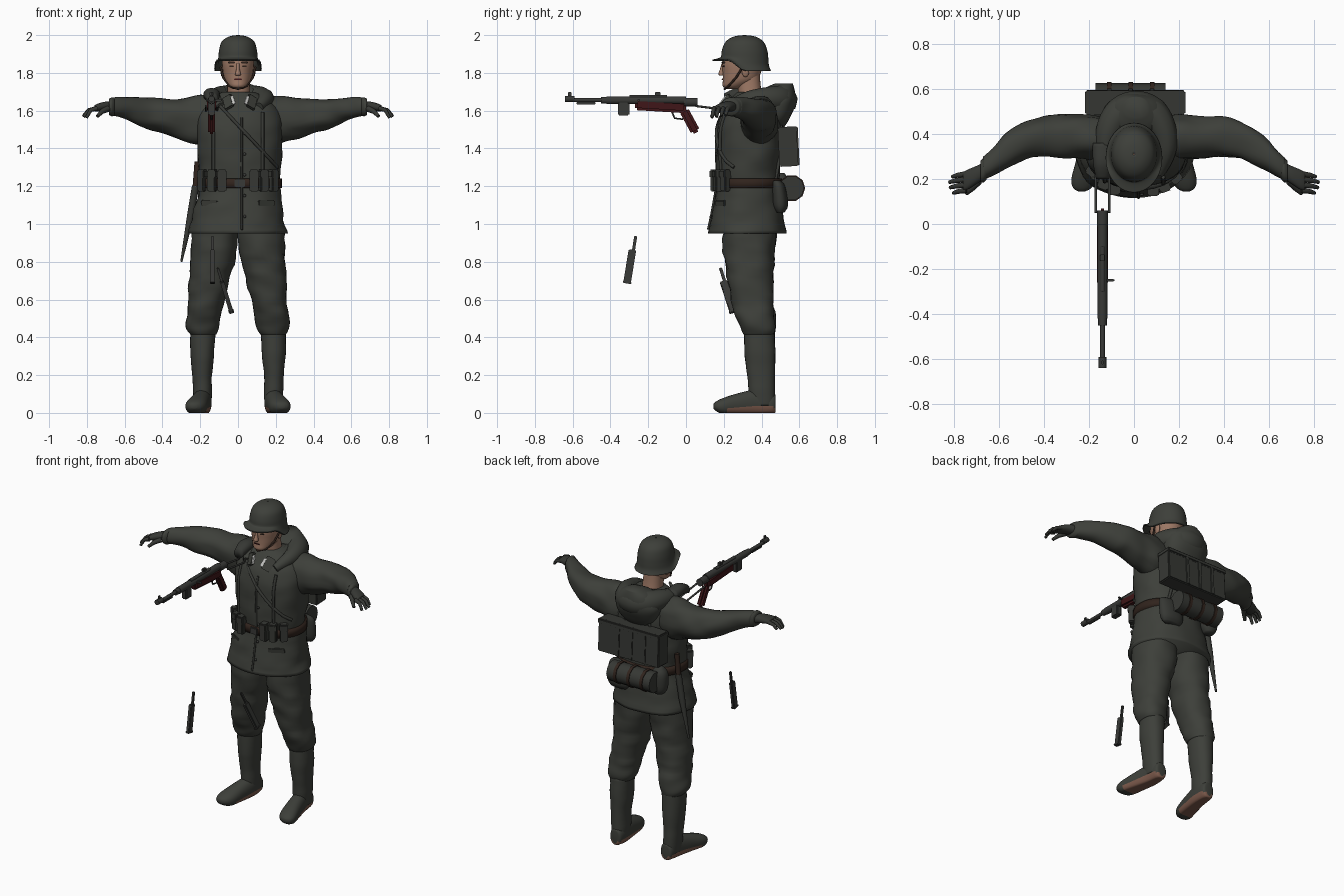
import bpy, bmesh, math
from mathutils import Vector, Euler, noise

cube = bpy.data.objects.get("Cube")
if cube:
    bpy.data.objects.remove(cube)


def material(name, r, g, b):
    m = bpy.data.materials.new(name)
    m.use_nodes = True
    m.diffuse_color = (r, g, b, 1)
    bsdf = m.node_tree.nodes["Principled BSDF"]
    bsdf.inputs["Base Color"].default_value = (r, g, b, 1)
    bsdf.inputs["Roughness"].default_value = 0.9
    return m


CLOTH = material("field cloth", .047, .05, .042)
GEAR = material("dark gear", .037, .039, .034)
STEEL = material("gun steel", .04, .041, .038)
SKIN = material("skin", .34, .19, .13)
WOOD = material("red brown grip", .05, .008, .009)
WHITE = material("collar patch", .6, .6, .58)
SOLE = material("sole leather", .2, .1, .07)
LEATHER = material("dark leather", .03, .017, .012)


def finish(name, bm, mats, smooth=True):
    bmesh.ops.recalc_face_normals(bm, faces=bm.faces)
    me = bpy.data.meshes.new(name)
    bm.to_mesh(me)
    bm.free()
    for m in mats:
        me.materials.append(m)
    for f in me.polygons:
        f.use_smooth = smooth
    ob = bpy.data.objects.new(name, me)
    bpy.context.collection.objects.link(ob)
    return ob


def smooth_rings(rings, steps):
    """Catmull-Rom interpolation between cross-sections."""
    r = [rings[0]] + list(rings) + [rings[-1]]
    out = []
    for a, b, c, d in zip(r, r[1:], r[2:], r[3:]):
        for k in range(steps):
            t = k / steps
            out.append([.5 * (2*q + (s-p)*t + (2*p-5*q+4*s-u)*t*t + (3*q-p-3*s+u)*t**3)
                        for p, q, s, u in zip(a, b, c, d)])
    return out + [list(rings[-1])]


def loft(name, axis, rings, mats, side=1, n=28, power=.9, steps=4, folds=0, cap=True, warp=None):
    """Rings are (position on axis, centre u, centre v, radius u, radius v)."""
    bm = bmesh.new()
    loops = []
    for t, u, v, ru, rv in smooth_rings(rings, steps):
        loop = []
        for i in range(n):
            a = math.tau * i / n
            c, s = math.cos(a), math.sin(a)
            pu = u + ru * math.copysign(abs(c) ** power, c)
            pv = v + rv * math.copysign(abs(s) ** power, s)
            p = Vector({"X": (t, pu, pv), "Y": (pu, t, pv), "Z": (pu, pv, t)}[axis])
            if folds:
                k = 1 + folds * noise.noise(Vector((p.x * 9 + side, p.y * 9, p.z * 17)))
                mid = Vector({"X": (t, u, v), "Y": (u, t, v), "Z": (u, v, t)}[axis])
                p = mid + (p - mid) * k
            if warp:
                p = warp(p)
            p.x *= side
            loop.append(bm.verts.new(p))
        loops.append(loop)
    for a, b in zip(loops, loops[1:]):
        for i in range(n):
            j = (i + 1) % n
            bm.faces.new((a[i], a[j], b[j], b[i]))
    if cap:
        bm.faces.new(loops[0])
        bm.faces.new(loops[-1])
    return finish(name, bm, mats)


def box(name, loc, size, mat, rot=(0, 0, 0), bevel=.006):
    bm = bmesh.new()
    bmesh.ops.create_cube(bm, size=1)
    turn = Euler(rot).to_matrix()
    for v in bm.verts:
        v.co = turn @ Vector([c * s for c, s in zip(v.co, size)]) + Vector(loc)
    if bevel:
        bmesh.ops.bevel(bm, geom=bm.edges[:], offset=min(bevel, min(size) * .4), segments=2, affect="EDGES")
    return finish(name, bm, [mat], False)


def ball(name, loc, size, mat):
    bm = bmesh.new()
    bmesh.ops.create_uvsphere(bm, u_segments=14, v_segments=8, radius=1)
    for v in bm.verts:
        v.co = Vector([c * s for c, s in zip(v.co, size)]) + Vector(loc)
    return finish(name, bm, [mat])


def tube(name, pts, radii, mat, kind="POLY"):
    """Round tube along points; radii is one number or one per point."""
    cu = bpy.data.curves.new(name, "CURVE")
    cu.dimensions = "3D"
    cu.bevel_depth, cu.bevel_resolution, cu.use_fill_caps = 1, 3, True
    sp = cu.splines.new(kind)
    sp.points.add(len(pts) - 1)
    for i, p in enumerate(pts):
        sp.points[i].co = (*p, 1)
        sp.points[i].radius = radii[i] if isinstance(radii, (list, tuple)) else radii
    if kind == "NURBS":
        sp.use_endpoint_u, sp.order_u, sp.resolution_u = True, 3, 6
    tmp = bpy.data.objects.new(name + " path", cu)
    bpy.context.collection.objects.link(tmp)
    me = bpy.data.meshes.new_from_object(tmp.evaluated_get(bpy.context.evaluated_depsgraph_get()))
    bpy.data.objects.remove(tmp)
    me.materials.clear()
    me.materials.append(mat)
    for f in me.polygons:
        f.use_smooth = True
    ob = bpy.data.objects.new(name, me)
    bpy.context.collection.objects.link(ob)
    return ob


# Jacket and belt
JACKET = [(.95, 0, .322, .258, .207), (1.05, 0, .327, .238, .19), (1.18, .01, .33, .215, .17),
          (1.24, .01, .33, .21, .165), (1.35, .01, .335, .222, .172), (1.48, .01, .335, .225, .172),
          (1.58, .01, .345, .22, .158), (1.65, .01, .355, .165, .125), (1.7, .005, .355, .085, .085)]
loft("jacket", "Z", JACKET, [CLOTH], n=48, folds=.045)
loft("belt", "Z", [(z, .01, .33, .222, .177) for z in (1.19, 1.215, 1.24)], [LEATHER], n=48, steps=1)


def body_y(x, z, sign=-1):
    """Depth of the jacket surface in front (-1) or behind (1)."""
    t, u, v, ru, rv = min(smooth_rings(JACKET, 8), key=lambda r: abs(r[0] - z))
    k = min(abs((x - u) / ru), .99) ** 2.22
    return v + sign * rv * (1 - k) ** .45


def strap(name, pts, sign=-1, r=.009):
    tube(name, [(x, body_y(x, z, sign) + sign * .003, z) for x, z in pts], r, GEAR)


strap("chest_strap", [(-.1 + .031 * i, 1.63 - .033 * i) for i in range(11)])
strap("jacket_front_seam", [(.02, .97 + .066 * i) for i in range(10)], r=.006)
for s, tag in ((-1, "right"), (1, "left")):
    strap(tag + "_back_strap", [(s * (.13 - .008 * i), 1.24 + .05 * i) for i in range(8)], 1)
    strap(tag + "_front_strap", [(s * .13, 1.24 + .05 * i) for i in range(8)])
    box(tag + "_pocket_flap", (s * .15, body_y(s * .15, 1.11) - .001, 1.11), (.1, .012, .035), CLOTH, (.15, 0, s * .5))
    # Ammunition pouches
    for i in range(3):
        x = s * (.085 + .05 * i)
        box(tag + "_pouch", (x, body_y(x, 1.23) - .018, 1.23), (.046, .05, .115), GEAR, (0, 0, s * .35 * i))
        box(tag + "_pouch_flap", (x, body_y(x, 1.23) - .024, 1.265), (.05, .05, .045), GEAR, (0, 0, s * .35 * i))
box("belt_buckle", (.01, .15, 1.215), (.055, .012, .045), STEEL)
for i in range(5):
    z = 1.04 + .11 * i
    ball("button", (.035, body_y(.035, z) - .004, z), (.008, .006, .008), STEEL)

# Collar and hood
loft("collar", "Z", [(1.62, .005, .34, .105, .105), (1.67, .005, .345, .09, .085), (1.7, .005, .35, .078, .076)], [CLOTH])
for s in (-1, 1):
    box("collar_flap", (.01 + s * .062, .212, 1.645), (.06, .016, .085), CLOTH, (-.5, s * .5, s * .4))
    box("collar_patch", (.01 + s * .044, .2, 1.65), (.038, .009, .055), WHITE, (-.5, s * .5, s * .3), .002)
tube("hood_roll", [(-.09, .225, 1.62), (-.125, .3, 1.655), (-.12, .4, 1.665), (-.07, .49, 1.66), (.01, .515, 1.655),
                   (.09, .49, 1.66), (.14, .4, 1.665), (.145, .3, 1.655), (.11, .225, 1.62)],
     [.025, .042, .058, .075, .086, .075, .058, .042, .025], CLOTH, "NURBS")
loft("hood_drape", "Z", [(1.5, .01, .47, .07, .04), (1.56, .01, .475, .13, .075), (1.64, .01, .475, .15, .105),
                         (1.71, .01, .49, .11, .085), (1.745, .01, .52, .05, .045)], [CLOTH], folds=.06)
loft("shoulder_bundle", "Y", [(.2, -.14, 1.66, .03, .03), (.27, -.14, 1.685, .042, .035), (.36, -.14, 1.68, .04, .03)], [GEAR], folds=.1)

# Head, face and helmet
loft("neck", "Z", [(1.62, .005, .35, .065, .065), (1.72, .003, .335, .06, .062), (1.8, 0, .325, .06, .065)], [SKIN])
loft("head", "Z", [(1.715, 0, .25, .028, .036), (1.73, 0, .258, .05, .064), (1.76, 0, .285, .07, .09),
                   (1.8, 0, .295, .079, .101), (1.85, 0, .3, .085, .109), (1.92, 0, .31, .085, .105)], [SKIN], power=.95)
loft("nose", "Z", [(1.785, 0, .188, .012, .006), (1.793, 0, .186, .015, .015), (1.82, 0, .19, .009, .01), (1.85, 0, .194, .008, .006)], [SKIN], n=12)
box("mouth", (0, .193, 1.766), (.04, .008, .006), WOOD, bevel=.002)
for s in (-1, 1):
    ball("ear", (s * .083, .315, 1.81), (.01, .02, .032), SKIN)
    box("eye", (s * .034, .199, 1.835), (.024, .008, .008), LEATHER, (0, 0, s * .25), .002)
    box("brow", (s * .034, .197, 1.855), (.036, .009, .008), LEATHER, (0, 0, s * .25), .002)
tube("chin_strap", [(-.092, .3, 1.83), (-.078, .265, 1.775), (-.045, .225, 1.73), (0, .205, 1.715),
                    (.045, .225, 1.73), (.078, .265, 1.775), (.092, .3, 1.83)], .006, LEATHER)


def brim(p):
    if p.z < 1.885:
        f = min(max((.32 - p.y) / .1, 0), 1)
        p.z = 1.885 - (1.885 - p.z) * (1 - .8 * f * f * (3 - 2 * f))
    return p


helmet = loft("helmet", "Z", [(2, 0, .31, .004, .004), (1.992, 0, .31, .05, .058), (1.965, 0, .31, .086, .1),
                              (1.92, 0, .31, .1, .12), (1.875, 0, .31, .105, .126), (1.84, 0, .302, .112, .137),
                              (1.812, 0, .295, .126, .155)], [CLOTH], n=40, power=1, cap=False, warp=brim)
helmet.modifiers.new("shell", "SOLIDIFY").thickness = .007

# Arms, gloves, legs and boots
ARM = [(.1, .37, 1.56, .09, .1), (.2, .385, 1.55, .1, .128), (.3, .388, 1.555, .093, .108), (.4, .388, 1.575, .09, .09),
       (.48, .372, 1.582, .083, .082), (.57, .325, 1.607, .076, .064), (.63, .275, 1.62, .06, .053), (.67, .245, 1.62, .052, .047)]
LEG = [(.98, .118, .335, .125, .145), (.85, .128, .335, .12, .135), (.72, .148, .34, .108, .122), (.6, .167, .35, .096, .11),
       (.52, .178, .365, .092, .105), (.45, .187, .38, .085, .093), (.415, .186, .386, .07, .08)]
SHAFT = [(.44, .186, .388, .068, .08), (.3, .19, .392, .062, .08), (.19, .19, .398, .052, .072), (.1, .188, .402, .05, .07), (.04, .186, .405, .045, .066)]
FOOT = [(.475, .183, .05, .02, .04), (.462, .183, .05, .04, .055), (.38, .187, .055, .047, .07), (.28, .205, .045, .053, .06),
        (.2, .222, .035, .056, .045), (.16, .23, .035, .04, .026), (.145, .232, .035, .015, .012)]


def ground(p):
    p.z = max(p.z, 0)
    return p


for s, tag in ((-1, "right"), (1, "left")):
    loft(tag + "_sleeve", "X", ARM, [CLOTH], s, folds=.14)
    loft(tag + "_cuff", "X", [(.655, .25, 1.62, .053, .047), (.668, .24, 1.62, .055, .05), (.682, .232, 1.62, .048, .043)], [CLOTH], s)
    loft(tag + "_glove", "X", [(.66, .24, 1.62, .036, .028), (.7, .218, 1.622, .04, .026), (.74, .197, 1.617, .044, .021), (.76, .19, 1.612, .04, .016)], [GEAR], s)
    for i in range(4):
        y, reach = .222 - .024 * i, (.055, .068, .065, .05)[i]
        tube(tag + "_finger", [(s * .745, y, 1.613), (s * (.75 + reach * .6), y - .005, 1.603),
                               (s * (.752 + reach), y - .012, 1.575 - .004 * i)], [.013, .011, .008], GEAR)
    tube(tag + "_thumb", [(s * .69, .19, 1.61), (s * .72, .158, 1.595), (s * .745, .135, 1.57)], [.017, .013, .009], GEAR)
    loft(tag + "_trouser_leg", "Z", LEG, [CLOTH], s, folds=.11)
    loft(tag + "_boot_shaft", "Z", SHAFT, [CLOTH], s, folds=.05)
    foot = loft(tag + "_boot_foot", "Y", FOOT, [CLOTH, SOLE], s, warp=ground)
    for f in foot.data.polygons:
        f.material_index = int(f.center.z < .03 and f.center.y > .22)

# Back gear: case, blanket roll, bags and blade
box("back_case", (.005, .54, 1.41), (.44, .1, .21), GEAR, (.05, 0, 0))
box("back_case_lid", (.005, .54, 1.5), (.446, .106, .03), GEAR, (.05, 0, 0))
tube("blanket_roll", [(-.17, .56, 1.19), (.14, .56, 1.19)], .066, GEAR)
for x in (-.11, -.015, .08):
    tube("roll_band", [(x - .01, .56, 1.19), (x + .01, .56, 1.19)], .071, LEATHER)
    box("case_strap", (x, .592, 1.41), (.022, .009, .2), GEAR, (.05, 0, 0), .002)
loft("flask", "Z", [(1.1, -.16, .5, .03, .03), (1.14, -.16, .5, .05, .045), (1.23, -.16, .5, .05, .045), (1.27, -.16, .5, .02, .02)], [GEAR])
loft("bread_bag", "Z", [(1.06, .13, .5, .06, .02), (1.1, .13, .5, .08, .04), (1.2, .13, .49, .08, .035), (1.23, .13, .48, .06, .02)], [GEAR])
tube("scabbard", [(-.225, .4, 1.2), (-.25, .4, 1.05), (-.3, .4, .8)], [.02, .02, .006], GEAR)
tube("blade_handle", [(-.215, .4, 1.33), (-.225, .4, 1.2)], .016, LEATHER)

# Submachine gun
GX = -.14


def gun_tube(name, y0, y1, z, r):
    tube(name, [(GX, y0, z), (GX, y1, z)], r, STEEL)


for name, y0, y1, z, r in (("muzzle", -.64, -.59, 1.662, .017), ("barrel", -.62, -.4, 1.656, .011), ("barrel_nut", -.45, -.41, 1.655, .019),
                           ("receiver", -.42, .0, 1.655, .022), ("end_cap", -.01, .06, 1.645, .024), ("bolt_guide", -.3, -.1, 1.672, .012)):
    gun_tube(name, y0, y1, z, r)
box("barrel_rest", (GX, -.53, 1.64), (.012, .1, .014), STEEL, bevel=.003)
box("front_sight", (GX, -.615, 1.685), (.008, .018, .025), STEEL, bevel=.002)
box("rear_sight", (GX, -.15, 1.69), (.02, .03, .02), STEEL, bevel=.003)
box("magazine_well", (GX, -.33, 1.615), (.036, .06, .08), STEEL)
box("cocking_handle", (GX + .03, -.25, 1.655), (.045, .012, .012), STEEL, bevel=.003)
box("fore_stock", (GX, -.135, 1.625), (.048, .27, .06), WOOD, (-.06, 0, 0), .012)
box("pistol_grip", (GX, .02, 1.545), (.038, .05, .14), WOOD, (.5, 0, 0), .012)
tube("trigger_guard", [(GX, -.075, 1.595), (GX, -.06, 1.56), (GX, -.02, 1.555), (GX, 0, 1.58)], .005, STEEL)
for s in (-1, 1):
    tube("stock_rod", [(GX + s * .03, .05, 1.625), (GX + s * .03, .25, 1.6)], .006, STEEL)

# Loose magazines
for loc, rot in (((GX + .005, -.298, .775), (-.16, 0, 0)), ((-.06, .225, .615), (.3, -.3, 0))):
    turn = Euler(rot).to_matrix()
    box("magazine", loc, (.022, .04, .18), STEEL, rot, .004)
    box("magazine_feed", Vector(loc) + turn @ Vector((0, .006, .125)), (.014, .016, .08), STEEL, rot, .003)
    box("magazine_base", Vector(loc) - turn @ Vector((0, 0, .085)), (.028, .046, .012), STEEL, rot, .003)
